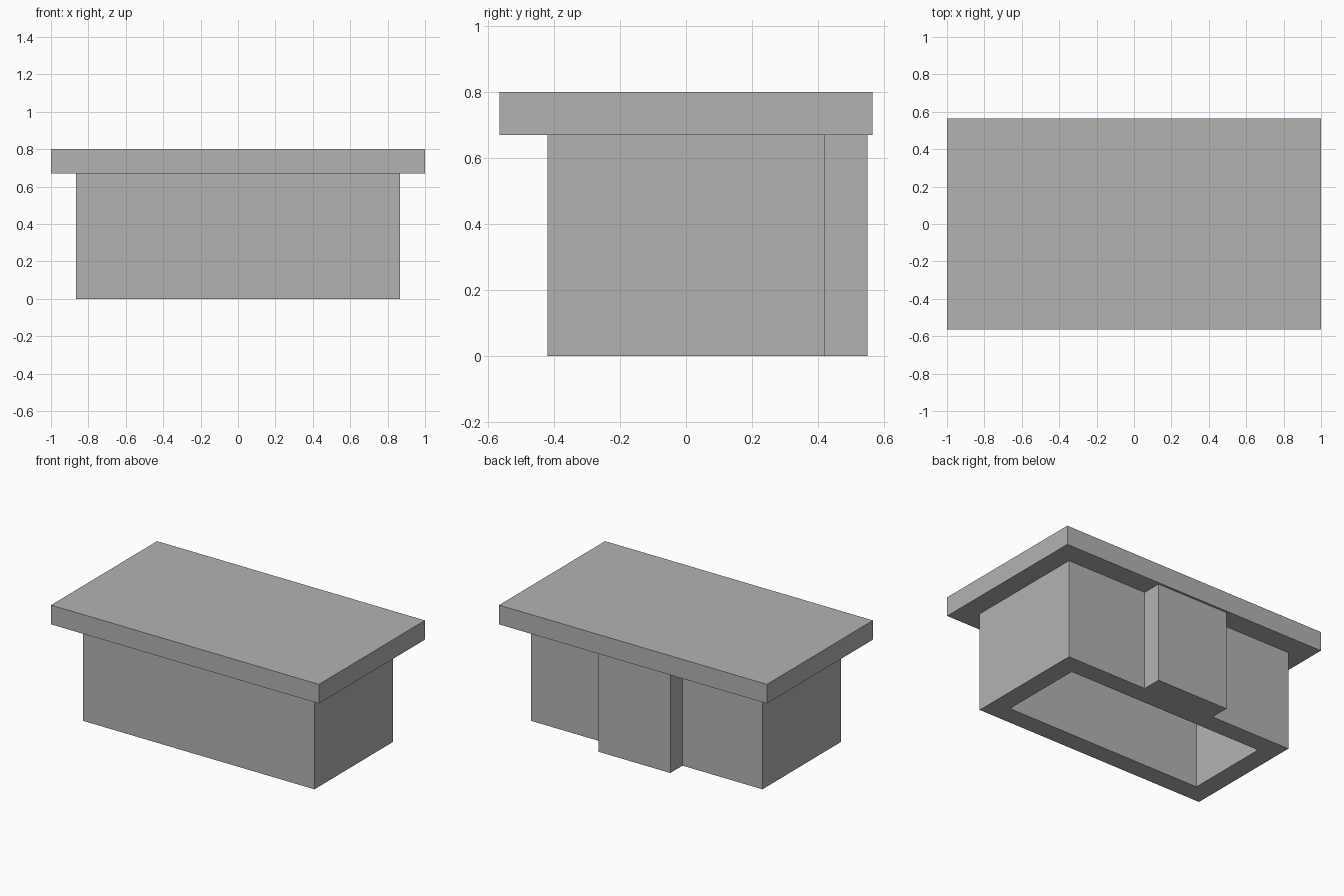
import bpy
import bmesh

cube = bpy.data.objects.get("Cube")
if cube:
    bpy.data.objects.remove(cube, do_unlink=True)

# Overall sizes
BODY_X, BODY_Y = 0.865, 0.42
WALL = 0.13
PIER_X, PIER_Y = 0.268, 0.55
TOP_X, TOP_Y = 1.0, 0.565
BODY_H, TOTAL_H = 0.67, 0.80

# Single plain grey
grey = bpy.data.materials.new("plain_grey")
grey.use_nodes = True
colour = (0.45, 0.45, 0.45, 1.0)
grey.diffuse_color = colour
for node in grey.node_tree.nodes:
    if node.type == "BSDF_PRINCIPLED":
        node.inputs["Base Color"].default_value = colour


def rectangle(x, y):
    return [(-x, -y), (x, -y), (x, y), (-x, y)]


def extrude_plan(name, loops, z0, z1):
    """Fill the closed plan loops (inner loops are holes) and raise them."""
    bm = bmesh.new()
    for loop in loops:
        verts = [bm.verts.new((x, y, z0)) for x, y in loop]
        for i, v in enumerate(verts):
            bm.edges.new((v, verts[(i + 1) % len(verts)]))
    bmesh.ops.triangle_fill(bm, edges=bm.edges[:], use_beauty=True, normal=(0, 0, 1))
    raised = bmesh.ops.extrude_face_region(bm, geom=bm.faces[:], use_keep_orig=True)
    top = [g for g in raised["geom"] if isinstance(g, bmesh.types.BMVert)]
    bmesh.ops.translate(bm, verts=top, vec=(0, 0, z1 - z0))
    bmesh.ops.recalc_face_normals(bm, faces=bm.faces[:])
    mesh = bpy.data.meshes.new(name)
    bm.to_mesh(mesh)
    bm.free()
    mesh.materials.append(grey)
    obj = bpy.data.objects.new(name, mesh)
    bpy.context.collection.objects.link(obj)
    return obj


# Hollow base walls with a solid pier in the middle of the back
outline = [(-BODY_X, -BODY_Y), (BODY_X, -BODY_Y), (BODY_X, BODY_Y),
           (PIER_X, BODY_Y), (PIER_X, PIER_Y), (-PIER_X, PIER_Y),
           (-PIER_X, BODY_Y), (-BODY_X, BODY_Y)]
cavity = rectangle(BODY_X - WALL, BODY_Y - WALL)
extrude_plan("base_walls", [outline, cavity], 0.0, BODY_H)

# Overhanging top slab
extrude_plan("top_slab", [rectangle(TOP_X, TOP_Y)], BODY_H, TOTAL_H)
